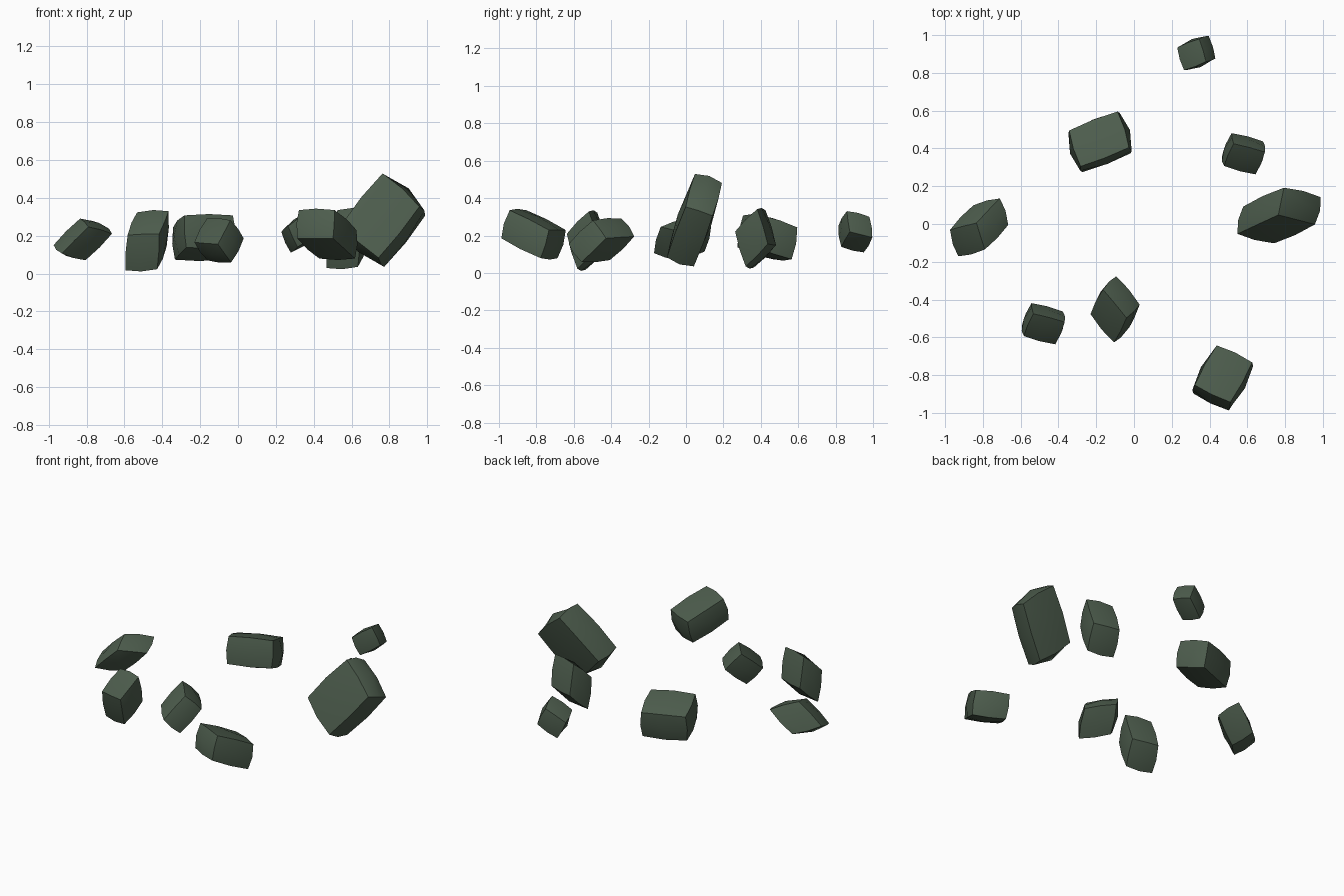
import bpy, bmesh, math
from mathutils import Vector

if "Cube" in bpy.data.objects:
    bpy.data.objects.remove(bpy.data.objects["Cube"])

stone = bpy.data.materials.new("mossy_stone")
stone.diffuse_color = (0.075, 0.11, 0.075, 1)
stone.use_nodes = True
stone.node_tree.nodes["Principled BSDF"].inputs["Base Color"].default_value = stone.diffuse_color

EDGE_BULGE, FACE_BULGE = 1.06, 1.24


def rock(name, centre, u, v, w):
    """Bulged, skewed block: centre plus three half-edge directions."""
    centre, u, v, w = map(Vector, (centre, u, v, w))
    bm = bmesh.new()
    bmesh.ops.create_cube(bm, size=2)
    bmesh.ops.subdivide_edges(bm, edges=bm.edges[:], cuts=1, use_grid_fill=True)
    for p in bm.verts:
        zeros = sum(abs(c) < 0.01 for c in p.co)
        a, b, c = p.co * (1, EDGE_BULGE, FACE_BULGE)[zeros]
        p.co = centre + u * a + v * b + w * c
    bmesh.ops.recalc_face_normals(bm, faces=bm.faces[:])
    mesh = bpy.data.meshes.new(name)
    bm.to_mesh(mesh)
    bm.free()
    mesh.materials.append(stone)
    ob = bpy.data.objects.new(name, mesh)
    bpy.context.collection.objects.link(ob)
    bpy.ops.object.select_all(action='DESELECT')
    ob.select_set(True)
    bpy.context.view_layer.objects.active = ob
    bpy.ops.object.shade_smooth_by_angle(angle=math.radians(35))


# Largest slab on the right
rock("large_rock", (.768, .045, .282), (.015, .072, -.024), (.108, .05, .135), (-.097, .025, .088))

# Medium blocks
rock("front_rock", (.47, -.815, .207), (.094, -.045, 0), (.058, .105, -.053), (.004, .022, .075))
rock("back_rock", (-.18, .435, .19), (.128, .05, 0), (-.03, .095, -.032), (-.005, .015, .085))
rock("left_rock", (-.82, -.018, .18), (.022, -.07, -.022), (.062, .065, -.018), (.07, .018, .07))
rock("centre_rock", (-.10, -.452, .175), (-.062, .075, .005), (.035, .035, -.048), (-.033, -.065, -.063))

# Two matching upright stones
for name, centre in (("front_left_rock", (-.48, -.528, .173)), ("back_right_rock", (.58, .372, .185))):
    rock(name, centre, (.083, -.022, .003), (.025, .059, .06), (.005, -.028, .093))

# Smallest stone at the back
rock("small_rock", (.33, .905, .22), (-.025, -.008, .055), (-.018, .06, -.015), (-.058, -.023, -.04))
